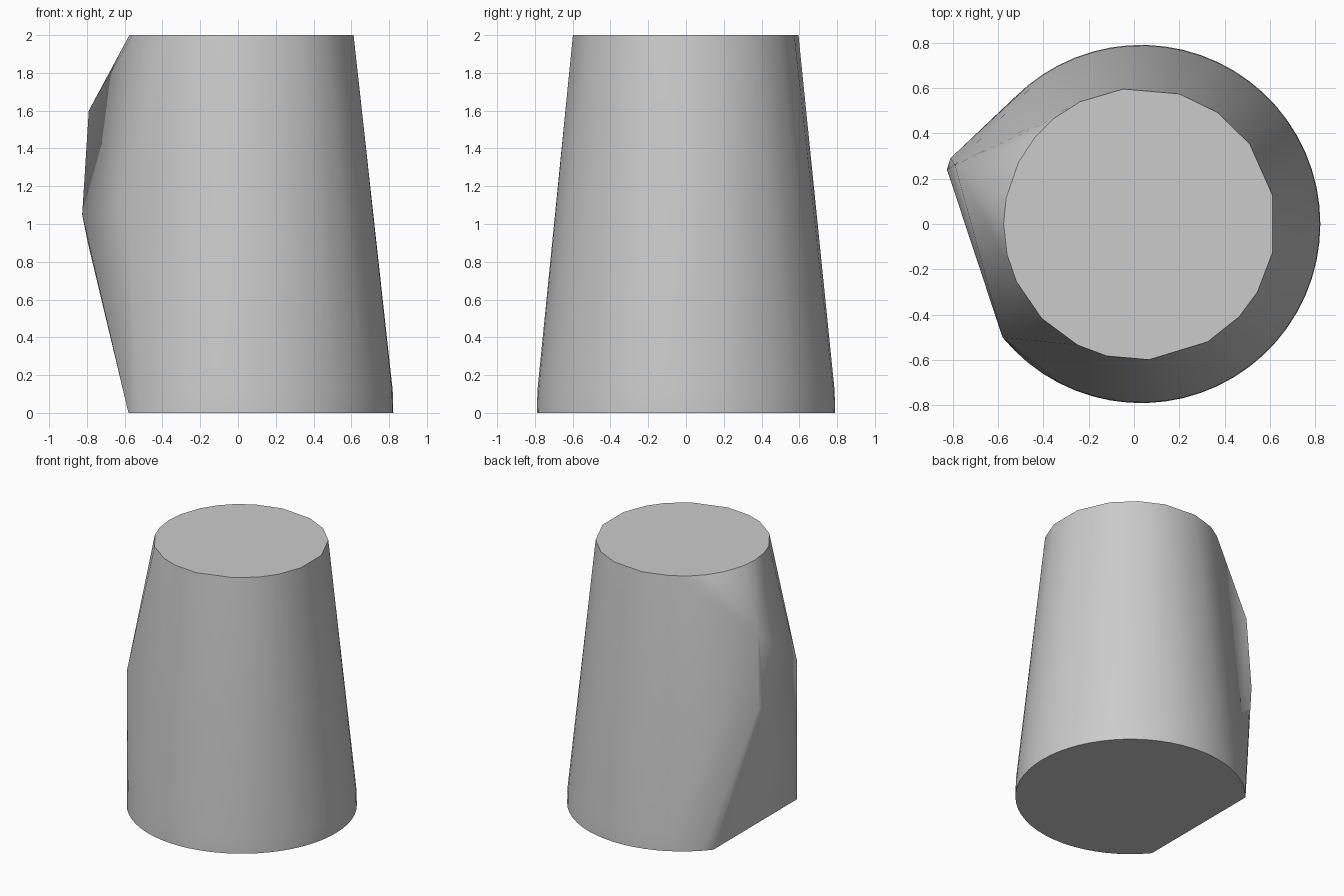
import bpy, bmesh
from math import radians, sin, cos

if "Cube" in bpy.data.objects:
    bpy.data.objects.remove(bpy.data.objects["Cube"])

grey = bpy.data.materials.new("plain_grey")
grey.use_nodes = True
grey.diffuse_color = (0.6, 0.6, 0.6, 1)
grey.node_tree.nodes["Principled BSDF"].inputs["Base Color"].default_value = grey.diffuse_color

CUT = -0.58        # plane that trims the side of the base


def ring(angles, radius, x, z):
    return [(x + radius * cos(radians(a)), radius * sin(radians(a)), z) for a in angles]


# uneven rim at the top, round base trimmed flat on one side
top_angles = [12, 36, 55, 73, 97, 116, 129, 140, 153, 169, 180, 193, 205, 224,
              243, 256, 274, 300, 317, 330, 348]
base_angles = [-141 + 282 * i / 48 for i in range(49)]
points = ring(top_angles, 0.6, 0.025, 2)
for radius, z in ((0.79, 0), (0.787, 0.12)):
    points += [p for p in ring(base_angles, radius, 0.032, z) if p[0] > CUT]
points += [(CUT, side * 0.5, 0) for side in (-1, 1)]

# pointed bulge and the flat panel beside it
points += [(CUT, -0.5, 1.05), (-0.825, 0.24, 1.05), (-0.81, 0.29, 1.05),
           (-0.795, 0.28, 0.9), (-0.79, 0.26, 1.6)]

# stretch a tight skin over all of the points
bm = bmesh.new()
for p in points:
    bm.verts.new(p)
hull = bmesh.ops.convex_hull(bm, input=bm.verts)
spare = {v for v in hull["geom_interior"] + hull["geom_unused"]
         if isinstance(v, bmesh.types.BMVert)}
bmesh.ops.delete(bm, geom=list(spare), context="VERTS")
bmesh.ops.dissolve_limit(bm, angle_limit=radians(0.5), verts=bm.verts, edges=bm.edges)
bmesh.ops.recalc_face_normals(bm, faces=bm.faces)

mesh = bpy.data.meshes.new("tapered_body")
bm.to_mesh(mesh)
bm.free()
mesh.materials.append(grey)
body = bpy.data.objects.new("tapered_body", mesh)
bpy.context.collection.objects.link(body)
bpy.context.view_layer.objects.active = body
body.select_set(True)
bpy.ops.object.shade_smooth_by_angle(angle=radians(30))
